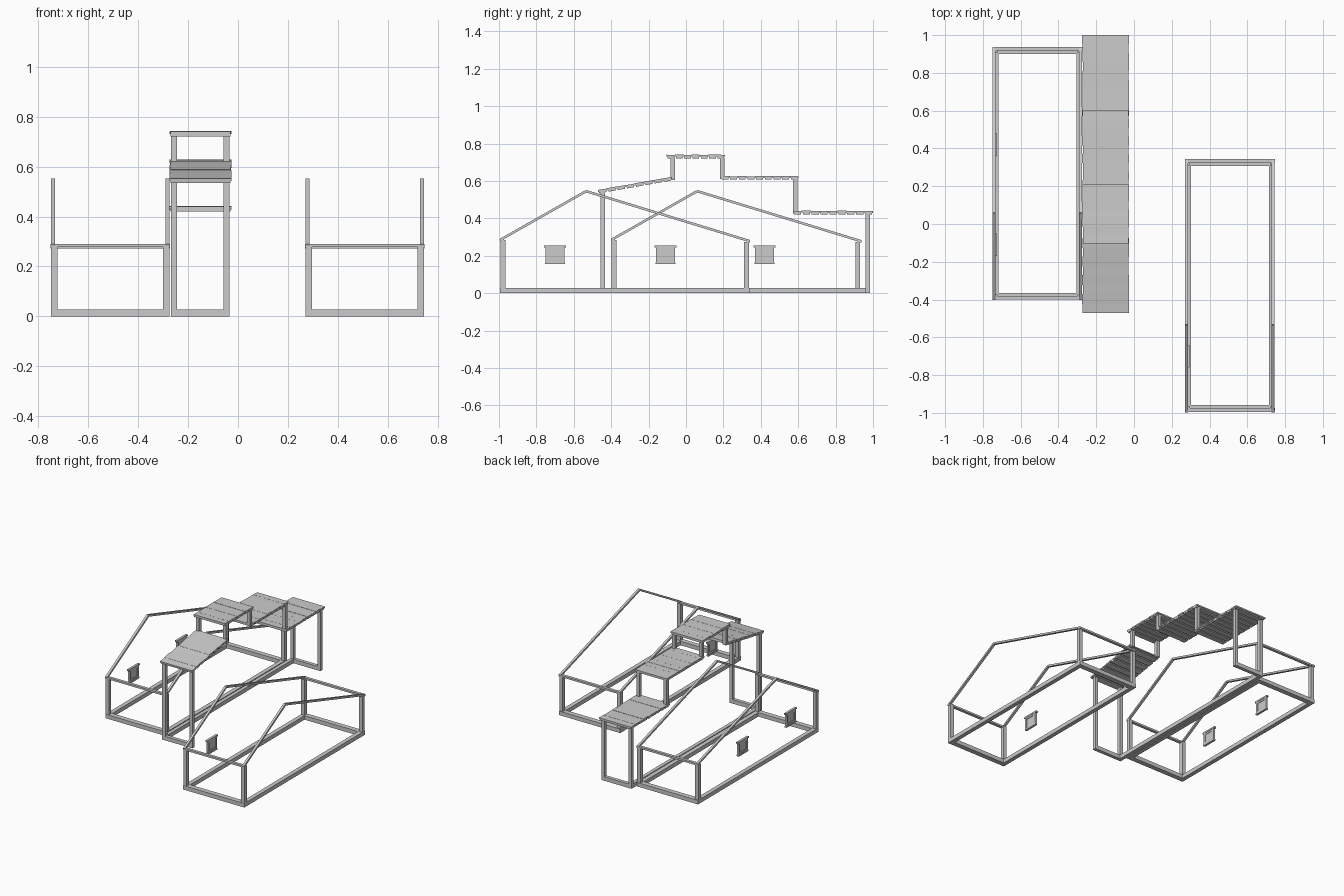
import bpy, math, random
from mathutils import Vector

random.seed(4)
cube = bpy.data.objects.get("Cube")
if cube:
    bpy.data.objects.remove(cube, do_unlink=True)

grey = bpy.data.materials.new("plain grey")
grey.use_nodes = True
colour = (0.6, 0.6, 0.6, 1)
grey.diffuse_color = colour
grey.node_tree.nodes["Principled BSDF"].inputs["Base Color"].default_value = colour


def box(name, lo, hi, tilt=0):
    """Box between two corners, optionally tilted about x."""
    lo, hi = Vector(lo), Vector(hi)
    bpy.ops.mesh.primitive_cube_add(size=1, location=(lo + hi) / 2, rotation=(tilt, 0, 0))
    ob = bpy.context.object
    ob.name = name
    ob.scale = hi - lo
    ob.data.materials.append(grey)
    return ob


def rafter(name, x, width, start, end, depth):
    """Sloping beam in the yz plane whose top edge joins two points."""
    (y0, z0), (y1, z1) = start, end
    length, angle = math.hypot(y1 - y0, z1 - z0), math.atan2(z1 - z0, y1 - y0)
    cy, cz = (y0 + y1) / 2, (z0 + z1) / 2 - depth / 2
    box(name, (x - width / 2, cy - length / 2, cz - depth / 2),
        (x + width / 2, cy + length / 2, cz + depth / 2), angle)


def window(x, y):
    box("window_head", (x - .008, y - .059, .245), (x + .008, y + .059, .256))
    box("window_sill", (x - .008, y - .053, .155), (x + .008, y + .053, .165))
    for s in (-1, 1):
        box("window_stile", (x - .007, y + s * .043 - .007, .165), (x + .007, y + s * .043 + .007, .245))
    for z in (.165, .233):
        box("window_rail", (x - .005, y - .036, z), (x + .005, y + .036, z + .012))
    box("window_panel", (x - .002, y - .036, .177), (x + .002, y + .036, .233))


def house(x0, y0, windows):
    """Open gabled frame: sills, corner posts, eave beams and rafters."""
    x1, y1, w = x0 + .474, y0 + 1.335, .026
    for x in (x0, x1 - .03):
        box("house_side_sill", (x, y0, 0), (x + .03, y1, .028))
    for y in (y0, y1 - .035):
        box("house_end_sill", (x0, y, 0), (x1, y + .035, .028))
    for x in (x0, x1 - w):
        for y, top in ((y0 + .002, .285), (y1 - w - .004, .275)):
            box("house_post", (x, y, 0), (x + w, y + w, top))
    for y, top in ((y0, .29), (y1 - .018, .284)):
        box("house_eave_beam", (x0 - .002, y, top - .013), (x1 + .002, y + .02, top))
    peak = (y0 + .46, .552)
    for x in (x0 + .008, x1 - .008):
        rafter("house_front_rafter", x, .016, (y0, .291), peak, .013)
        rafter("house_back_rafter", x, .016, peak, (y1, .285), .013)
    for y in windows:
        window(x0 + .016, y)


house(-.748, -.4, (-.11, .42))
house(.271, -.994, (-.7,))

# Narrow middle building
LEFT, RIGHT, W = -.268, -.034, .024
box("hall_side_sill", (LEFT, -.456, 0), (LEFT + .025, .985, .028))
for y in (-.456, .96):
    box("hall_end_sill", (LEFT, y, 0), (RIGHT, y + .025, .028))


def post_pair(name, y, z0, z1):
    for x in (LEFT, RIGHT - W):
        box(name, (x, y, z0), (x + W, y + W, z1))


post_pair("hall_front_post", -.456, 0, .54)
post_pair("hall_back_post", .961, 0, .425)
post_pair("tower_front_post", -.082, .605, .725)
post_pair("tower_back_post", .182, .61, .725)
post_pair("step_post", .573, .425, .61)


def plank_roof(name, start, end, count):
    """Row of overlapping planks, with slightly uneven ends, on battens."""
    (y0, z0), (y1, z1) = start, end
    angle = math.atan2(z1 - z0, y1 - y0)
    half = math.hypot(y1 - y0, z1 - z0) / count / 2
    for i in range(count):
        t = (i + .5) / count
        y, z = y0 + t * (y1 - y0), z0 + t * (z1 - z0) - .007
        a, b = random.uniform(0, .005), random.uniform(0, .005)
        drop = random.uniform(-.001, .001)
        box(name + "_plank", (-.275 + a, y - half * 1.03, z - .005 + drop),
            (-.025 - b, y + half * 1.03, z + .005 + drop), angle + random.uniform(-.02, .02))
        box(name + "_batten", (-.27, y - half * .8, z - .014), (-.03, y + half * .8, z - .003), angle)


plank_roof("sloping_roof", (-.47, .554), (-.075, .624), 8)
plank_roof("tower_roof", (-.103, .742), (.208, .742), 7)
plank_roof("upper_roof", (.185, .628), (.602, .628), 9)
plank_roof("lower_roof", (.572, .442), (1.0, .442), 9)
